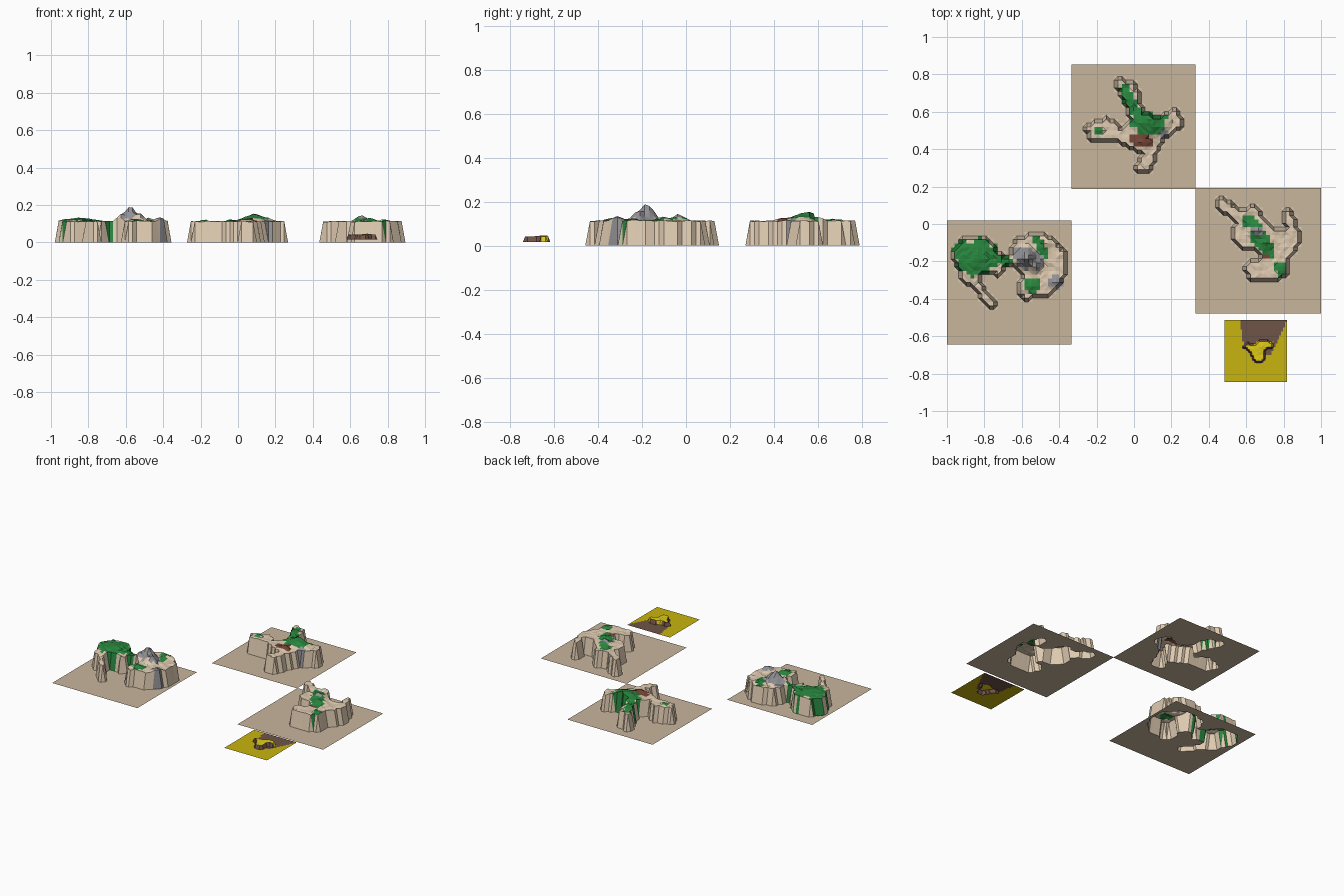
import bpy, bmesh, math, random

if "Cube" in bpy.data.objects:
    bpy.data.objects.remove(bpy.data.objects["Cube"])

random.seed(4)
CELLS = 32          # grid cells along each tile


def srgb(r, g, b):
    f = lambda c: (c / 255 / 12.92) if c < 10 else ((c / 255 + 0.055) / 1.055) ** 2.4
    return (f(r), f(g), f(b), 1)


COLOURS = {
    "ground": (200, 182, 157), "sand": (222, 202, 176), "green": (40, 134, 62),
    "grey": (146, 146, 150), "rust_brown": (118, 68, 54), "ochre": (200, 180, 14),
    "yellow": (222, 202, 24), "mud": (112, 84, 70),
}
MATS = {}
for name, rgb in COLOURS.items():
    MATS[name] = bpy.data.materials.new(name)
    MATS[name].diffuse_color = srgb(*rgb)
INDEX = {name: i for i, name in enumerate(COLOURS)}


def inside(x, y, poly):
    hit = False
    for (ax, ay), (bx, by) in zip(poly, poly[1:] + poly[:1]):
        if (ay > y) != (by > y) and x < (bx - ax) * (y - ay) / (by - ay) + ax:
            hit = not hit
    return hit


def edge_distance(x, y, poly):
    best = 9
    for (ax, ay), (bx, by) in zip(poly, poly[1:] + poly[:1]):
        dx, dy = bx - ax, by - ay
        t = max(0, min(1, ((x - ax) * dx + (y - ay) * dy) / (dx * dx + dy * dy)))
        best = min(best, math.hypot(x - ax - t * dx, y - ay - t * dy))
    return best


def in_ellipse(x, y, e):
    cx, cy, rx, ry, deg = e
    a = math.radians(deg)
    u = (x - cx) * math.cos(a) + (y - cy) * math.sin(a)
    v = -(x - cx) * math.sin(a) + (y - cy) * math.cos(a)
    return (u / rx) ** 2 + (v / ry) ** 2 < 1 + random.uniform(-0.25, 0.25)


def tile(name, x0, y0, size, outline, height, peaks, patches, base=0.0,
         flat="ground", wall="sand", top="sand", path=None):
    """Square height-field: flat ground with a steep mesa raised from it."""
    step = size / CELLS
    bm = bmesh.new()
    rows = []
    for j in range(CELLS + 1):
        row = []
        for i in range(CELLS + 1):
            x, y = x0 + i * step, y0 + j * step
            z = 0
            if inside(x, y, outline) and edge_distance(x, y, outline) > step * 0.62:
                z = height + random.uniform(-0.03, 0.03) * height
                z += max([0] + [h * (1 - math.hypot(x - px, y - py) / r)
                                for px, py, r, h in peaks])
            row.append(bm.verts.new((x, y, base + z)))
        rows.append(row)
    for j in range(CELLS):
        for i in range(CELLS):
            f = bm.faces.new((rows[j][i], rows[j][i + 1], rows[j + 1][i + 1], rows[j + 1][i]))
            c = f.calc_center_median()
            zs = [v.co.z - base for v in f.verts]
            if max(zs) < 0.001:
                colour = "mud" if path and inside(c.x, c.y, path) else flat
            else:
                colour = wall if min(zs) < 0.001 else top
                for mat, e in patches:
                    if in_ellipse(c.x, c.y, e):
                        colour = mat
            f.material_index = INDEX[colour]
    # Triangulate so the mesa corners are chamfered
    bmesh.ops.triangulate(bm, faces=[f for f in bm.faces
                                     if max(v.co.z for v in f.verts) > base + 0.001])
    me = bpy.data.meshes.new(name)
    bm.to_mesh(me)
    bm.free()
    for m in MATS.values():
        me.materials.append(m)
    ob = bpy.data.objects.new(name, me)
    bpy.context.collection.objects.link(ob)


# Left mesa: two lobes with a bridge, a thin arm and a rocky peak
left = [(-.98, -.135), (-.95, -.105), (-.93, -.06), (-.80, -.05), (-.755, -.08),
        (-.73, -.13), (-.70, -.155), (-.665, -.155), (-.655, -.08), (-.61, -.055),
        (-.5, -.04), (-.41, -.08), (-.36, -.13), (-.355, -.27), (-.40, -.35),
        (-.45, -.405), (-.60, -.41), (-.635, -.35), (-.61, -.28), (-.64, -.24),
        (-.68, -.235), (-.72, -.285), (-.82, -.28), (-.78, -.35), (-.72, -.42),
        (-.725, -.46), (-.79, -.45), (-.86, -.36), (-.93, -.31), (-.95, -.25),
        (-.98, -.19)]
tile("left_mesa", -1, -.645, .665, left, .113,
     [(-.575, -.18, .065, .092), (-.62, -.20, .045, .05), (-.53, -.22, .05, .055),
      (-.42, -.31, .05, .025), (-.85, -.18, .13, .02), (-.48, -.11, .05, .018),
      (-.55, -.33, .05, .015)],
     [("green", (-.84, -.18, .115, .10, 0)), ("green", (-.94, -.115, .04, .04, 0)),
      ("green", (-.70, -.195, .055, .025, 0)), ("green", (-.50, -.13, .025, .08, 25)),
      ("green", (-.545, -.33, .045, .04, 0)), ("grey", (-.57, -.18, .09, .055, -15)),
      ("grey", (-.42, -.31, .035, .035, 0))])

# Back mesa: four arms around a green hill
back = [(-.125, .765), (-.10, .79), (-.01, .775), (.03, .735), (.035, .68),
        (.06, .61), (.10, .585), (.16, .595), (.20, .625), (.255, .61),
        (.27, .52), (.22, .48), (.16, .44), (.125, .37), (.10, .27), (0, .27),
        (0, .32), (.03, .37), (-.05, .415), (-.14, .44), (-.25, .44),
        (-.275, .52), (-.22, .56), (-.13, .58), (-.07, .53), (-.035, .56),
        (-.07, .66)]
tile("back_mesa", -.335, .187, .665, back, .112,
     [(.09, .55, .11, .045), (.14, .53, .06, .03), (.05, .44, .06, .018),
      (-.03, .67, .06, .012), (-.18, .5, .04, .01)],
     [("green", (-.03, .67, .085, .035, -65)), ("green", (.08, .545, .09, .075, 0)),
      ("green", (.01, .60, .06, .03, -65)), ("green", (-.19, .50, .025, .02, 0)),
      ("rust_brown", (.04, .45, .075, .03, -10)), ("grey", (.165, .48, .03, .022, 0))])

# Right mesa: claw shape with a green ridge
right = [(.435, .14), (.47, .155), (.55, .11), (.56, .09), (.65, .11), (.69, .085),
         (.70, .03), (.75, -.02), (.80, -.02), (.79, .06), (.765, .10), (.83, .10),
         (.865, .045), (.895, -.05), (.885, -.13), (.84, -.19), (.82, -.30),
         (.62, -.315), (.575, -.25), (.6, -.19), (.66, -.185), (.67, -.16),
         (.57, -.14), (.515, -.08), (.53, .01), (.435, .08)]
tile("right_mesa", .33, -.478, .67, right, .112,
     [(.66, -.035, .055, .037), (.70, -.10, .06, .018), (.78, -.24, .05, .012)],
     [("green", (.68, -.08, .125, .042, -60)), ("green", (.61, .01, .03, .03, 0)),
      ("green", (.78, -.24, .025, .04, 0)), ("grey", (.66, -.035, .032, .028, 0)),
      ("rust_brown", (.71, -.17, .02, .015, 0))])

# Small yellow tile: low mound at the end of a muddy track
mound = [(.58, -.66), (.60, -.625), (.64, -.64), (.68, -.615), (.74, -.625),
         (.75, -.66), (.70, -.68), (.71, -.735), (.64, -.745), (.62, -.69)]
track = [(.565, -.51), (.82, -.51), (.80, -.56), (.73, -.70), (.62, -.70), (.585, -.63)]
tile("yellow_mound", .485, -.846, .333, mound, .025, [(.69, -.65, .05, .006)],
     [("yellow", (.70, -.645, .06, .02, 0))], base=.016,
     flat="ochre", wall="mud", top="yellow", path=track)

for m in bpy.data.materials:
    if m.users and not m.is_grease_pencil:
        m.use_nodes = True
        m.node_tree.nodes["Principled BSDF"].inputs["Base Color"].default_value = m.diffuse_color
